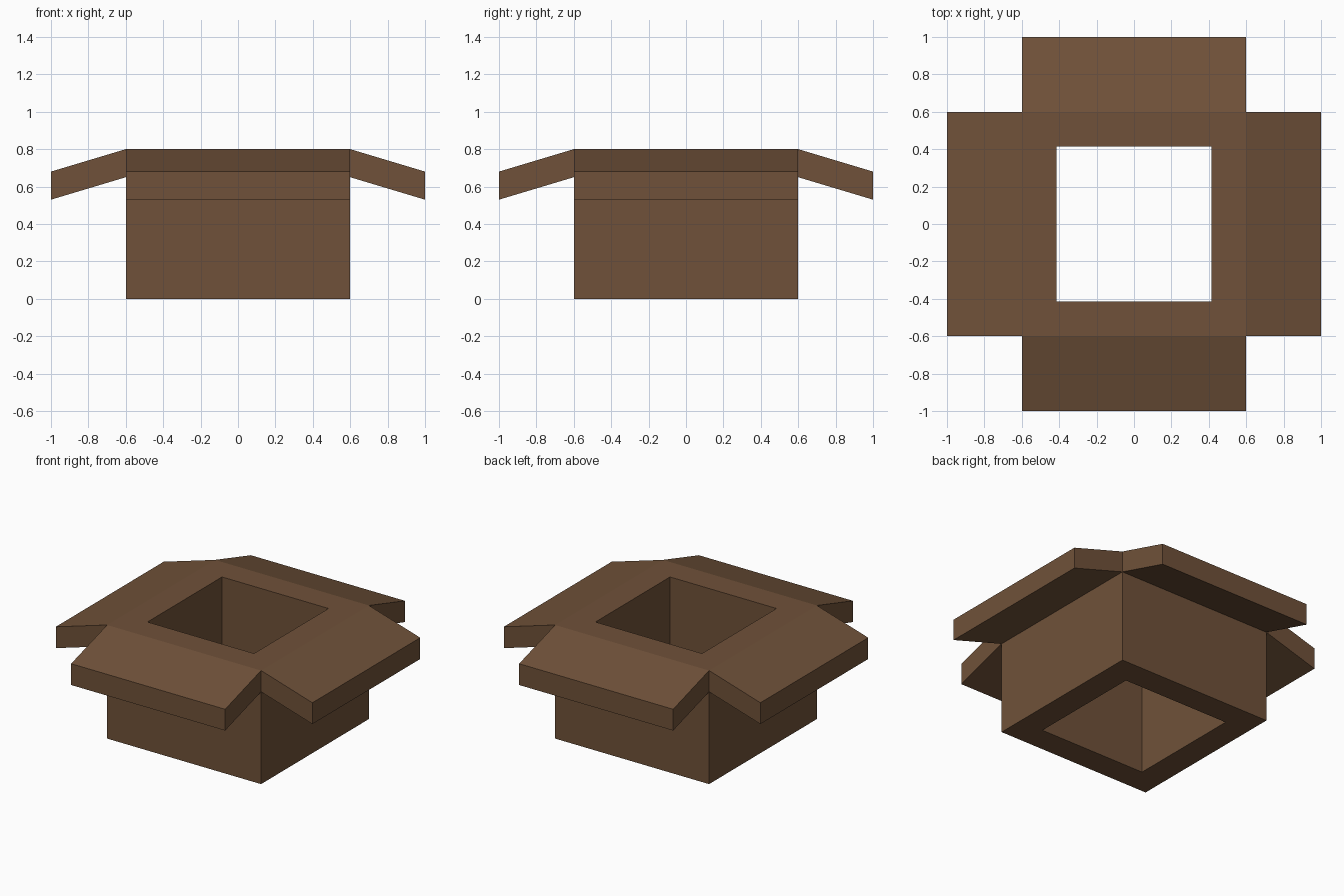
import bpy
import bmesh
import math
from mathutils import Matrix

if "Cube" in bpy.data.objects:
    bpy.data.objects.remove(bpy.data.objects["Cube"])

brown = bpy.data.materials.new("cardboard brown")
brown.diffuse_color = (0.16, 0.083, 0.041, 1)
brown.use_nodes = True
brown.node_tree.nodes["Principled BSDF"].inputs["Base Color"].default_value = brown.diffuse_color

OUTER, INNER, HEIGHT = 0.6, 0.415, 0.8
REACH, DROP, THICK = 1.0, 0.12, 0.15


def finish(name, bm):
    bmesh.ops.recalc_face_normals(bm, faces=bm.faces)
    mesh = bpy.data.meshes.new(name)
    bm.to_mesh(mesh)
    bm.free()
    mesh.materials.append(brown)
    obj = bpy.data.objects.new(name, mesh)
    bpy.context.collection.objects.link(obj)
    return obj


# Open square tube forming the box walls
bm = bmesh.new()
signs = [(-1, -1), (1, -1), (1, 1), (-1, 1)]
rings = [[bm.verts.new((x * r, y * r, z)) for x, y in signs]
         for r, z in [(OUTER, 0), (OUTER, HEIGHT), (INNER, HEIGHT), (INNER, 0)]]
for k in range(4):
    a, b = rings[k], rings[(k + 1) % 4]
    for i in range(4):
        j = (i + 1) % 4
        bm.faces.new((a[i], a[j], b[j], b[i]))
finish("box_walls", bm)

# Four thick flaps sloping outward from the rim
profile = [(OUTER, HEIGHT), (REACH, HEIGHT - DROP),
           (REACH, HEIGHT - DROP - THICK), (OUTER, HEIGHT - THICK)]
for n, side in enumerate(["right", "back", "left", "front"]):
    bm = bmesh.new()
    ends = [[bm.verts.new((x, y, z)) for x, z in profile] for y in (-OUTER, OUTER)]
    bm.faces.new(ends[0])
    bm.faces.new(ends[1])
    for i in range(4):
        j = (i + 1) % 4
        bm.faces.new((ends[0][i], ends[0][j], ends[1][j], ends[1][i]))
    bm.transform(Matrix.Rotation(n * math.pi / 2, 4, 'Z'))
    finish(side + "_flap", bm)
